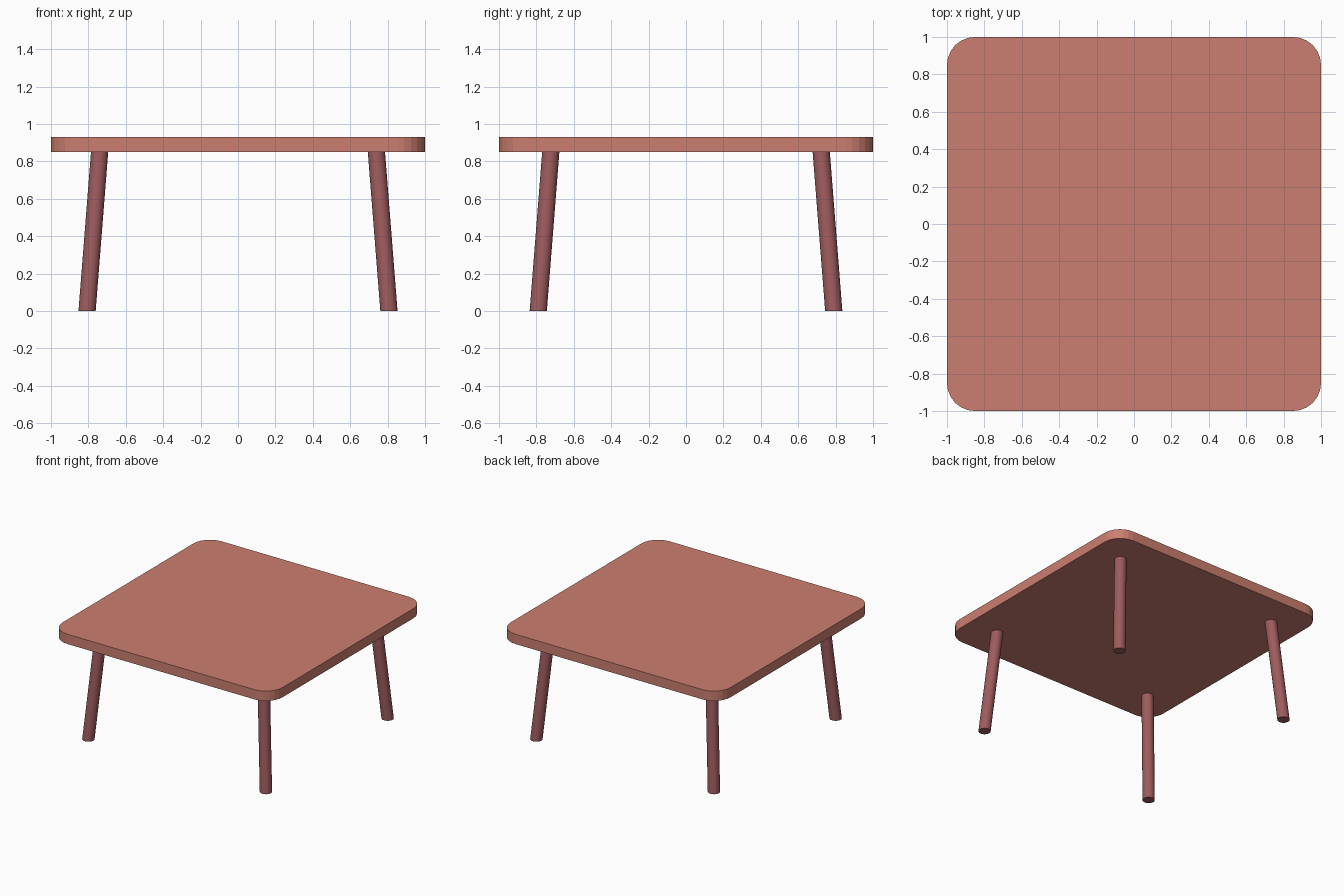
import bpy, bmesh
from math import sin, cos, pi

if "Cube" in bpy.data.objects:
    bpy.data.objects.remove(bpy.data.objects["Cube"])

TOP_Z, UNDER_Z = 0.93, 0.85
CORNER_R, CORNER_SEGS = 0.15, 6
LEG_R, LEG_SIDES = 0.046, 32


def material(name, color):
    mat = bpy.data.materials.new(name)
    mat.diffuse_color = (*color, 1)
    mat.use_nodes = True
    mat.node_tree.nodes["Principled BSDF"].inputs["Base Color"].default_value = mat.diffuse_color
    return mat


def loft(name, lower, upper, mat):
    """Solid between two matching outlines, with flat caps."""
    bm = bmesh.new()
    a = [bm.verts.new(p) for p in lower]
    b = [bm.verts.new(p) for p in upper]
    n = len(a)
    for i in range(n):
        j = (i + 1) % n
        bm.faces.new((a[i], a[j], b[j], b[i]))
    bm.faces.new(a[::-1])
    bm.faces.new(b)
    mesh = bpy.data.meshes.new(name)
    bm.to_mesh(mesh)
    bm.free()
    mesh.materials.append(mat)
    obj = bpy.data.objects.new(name, mesh)
    bpy.context.collection.objects.link(obj)
    return obj


def ring(x, y, z):
    return [(x + LEG_R * cos(2 * pi * i / LEG_SIDES),
             y + LEG_R * sin(2 * pi * i / LEG_SIDES), z) for i in range(LEG_SIDES)]


top_mat = material("terracotta", (0.60, 0.21, 0.16))
leg_mat = material("dark_red", (0.34, 0.105, 0.11))

# Rounded square table top, flat-faced corners
outline = []
for k, (sx, sy) in enumerate([(1, 1), (-1, 1), (-1, -1), (1, -1)]):
    for i in range(CORNER_SEGS + 1):
        t = (k + i / CORNER_SEGS) * pi / 2
        outline.append((sx * (1 - CORNER_R) + CORNER_R * cos(t),
                        sy * (1 - CORNER_R) + CORNER_R * sin(t)))
loft("table_top", [(x, y, UNDER_Z) for x, y in outline],
     [(x, y, TOP_Z) for x, y in outline], top_mat)

# Splayed round legs, cut level with the floor
for side, sx in (("left", -1), ("right", 1)):
    for end, sy in (("front", -1), ("back", 1)):
        leg = loft(f"{end}_{side}_leg", ring(sx * 0.807, sy * 0.79, 0),
                   ring(sx * 0.74, sy * 0.723, UNDER_Z), leg_mat)
        bpy.ops.object.select_all(action='DESELECT')
        leg.select_set(True)
        bpy.context.view_layer.objects.active = leg
        bpy.ops.object.shade_smooth_by_angle()
